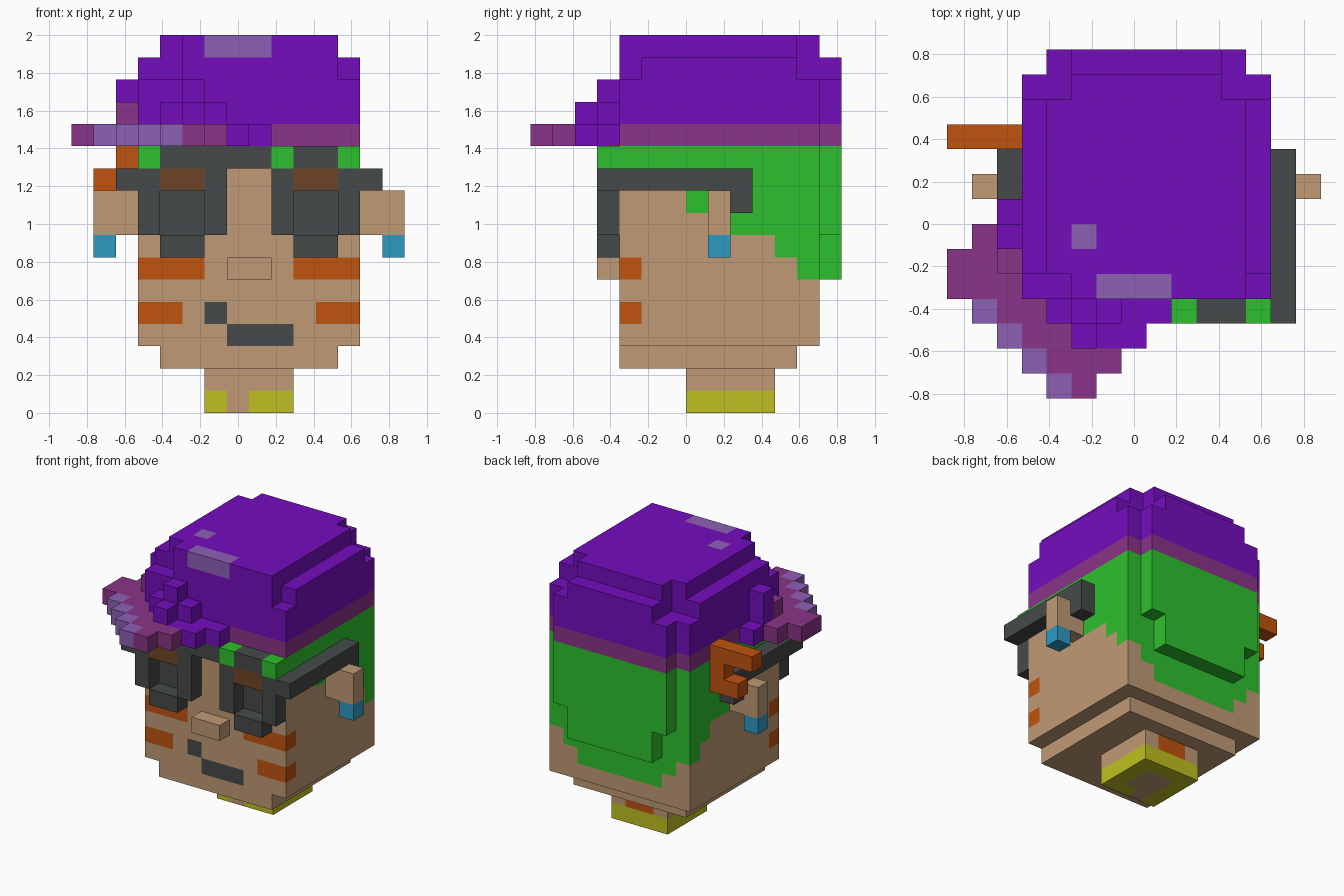
import bpy
import bmesh
from mathutils import Vector

if "Cube" in bpy.data.objects:
    bpy.data.objects.remove(bpy.data.objects["Cube"], do_unlink=True)

UNIT = 2 / 17
ORIGIN = Vector((7.5, 7, 0))

PALETTE = {
    "skin": "C09A75", "hair_green": "2DC02D", "hat_purple": "750DBE",
    "band_magenta": "8A3488", "highlight_lilac": "8C60B5", "dark_grey": "464A4A",
    "orange": "C1530F", "brown": "6F4526", "earring_blue": "2E9BC4", "collar_yellow": "BFBF22",
}
COLOURS = list(PALETTE)


def linear(byte):
    c = byte / 255
    return c / 12.92 if c <= 0.04045 else ((c + 0.055) / 1.055) ** 2.4


def make_material(name, code):
    rgba = [linear(b) for b in bytes.fromhex(code)] + [1]
    mat = bpy.data.materials.new(name)
    mat.use_nodes = True
    mat.diffuse_color = rgba
    mat.node_tree.nodes["Principled BSDF"].inputs["Base Color"].default_value = rgba
    return mat


MATERIALS = [make_material(n, c) for n, c in PALETTE.items()]
cells = {}  # grid position -> (part, colour)


def fill(part, colour, xs, ys, zs, mirror=False):
    """Fill a block of cells; a single number means one cell thick."""
    spans = [range(*s) if isinstance(s, tuple) else range(s, s + 1) for s in (xs, ys, zs)]
    for i in spans[0]:
        for j in spans[1]:
            for k in spans[2]:
                cells[i, j, k] = (part, colour)
                if mirror:
                    cells[15 - i, j, k] = (part, colour)


def clear(xs, ys, zs):
    for key in list(cells):
        if key[0] in xs and key[1] in ys and key[2] in zs:
            del cells[key]


# Neck with open collar
fill("neck", "skin", (6, 10), (7, 11), (0, 2))
fill("neck", "collar_yellow", (6, 10), (7, 11), 0)
fill("neck", "skin", (7, 9), (8, 10), 0)
fill("neck", "skin", 7, 7, 0)
fill("neck", "orange", (7, 9), 10, 1)

# Head and chin
fill("head", "skin", (4, 12), (4, 12), 2)
fill("head", "skin", (3, 13), (4, 13), (3, 12))

# Hair, stepping down towards the nape
for height, start in ((11, 4), (10, 5), (9, 10), (8, 9), (7, 11), (6, 12)):
    fill("hair", "hair_green", (3, 13), (start, 13), height)
fill("hair", "hair_green", (4, 12), 12, 5)
fill("hair", "hair_green", (5, 11), 12, 4)
fill("hair", "hair_green", 3, 7, 9, mirror=True)
fill("hair", "hair_green", (4, 12), 13, (8, 12))
fill("hair", "hair_green", (5, 11), 13, (6, 8))

# Face paint, mouth and nose
fill("head", "orange", (3, 6), 4, 6, mirror=True)
fill("head", "orange", (3, 5), 4, 4, mirror=True)
fill("head", "dark_grey", 6, 4, 4)
fill("head", "dark_grey", (7, 10), 4, 3)
fill("nose", "skin", (7, 9), 3, 6)

# Goggles: frame, recessed lenses, brow tint and straps
fill("goggles", "dark_grey", (3, 7), 3, (8, 11), mirror=True)
clear((4, 5, 10, 11), (3,), (8, 9))
fill("goggles", "dark_grey", (4, 6), 4, (8, 10), mirror=True)
fill("goggles", "dark_grey", (4, 6), 3, 7, mirror=True)
fill("goggles", "brown", (4, 6), 3, 10, mirror=True)
fill("goggles", "dark_grey", (3, 13), 3, 11)
fill("strap", "dark_grey", 2, (3, 10), 10, mirror=True)
fill("strap", "dark_grey", 2, 9, 9, mirror=True)

# Fringe tufts
fill("fringe", "hair_green", 3, 3, 11, mirror=True)
fill("fringe", "hair_green", 9, 3, 11)

# Ears and earrings
fill("ears", "skin", (1, 3), 8, (8, 10), mirror=True)
fill("earrings", "earring_blue", 1, 8, 7, mirror=True)

# Side hook
fill("hook", "orange", (0, 3), 10, 12)
fill("hook", "orange", 2, 10, (10, 12))
fill("hook", "orange", 1, 10, 10)

# Hat band and crown with stepped corners
fill("hat_band", "band_magenta", (3, 13), (4, 13), 12)
fill("hat_band", "band_magenta", (4, 12), 13, 12)
fill("hat", "hat_purple", (3, 13), (4, 13), (13, 16))
fill("hat", "hat_purple", (4, 12), 13, (13, 16))
fill("hat", "hat_purple", (4, 12), (4, 13), 16)
clear((3, 4, 11, 12), (12, 13), (15, 16))
clear((3, 4, 12), (4,), (15, 16))
fill("hat", "highlight_lilac", (6, 9), 4, 16)
fill("hat", "highlight_lilac", 5, 6, 16)

# Brim turned to one corner, symmetric about its diagonal
for i in range(9):
    for j in range(8):
        inside = abs(i - j) <= 5 and i + j >= 4 and (i < 3 or j < 4)
        if inside:
            edge = i + j == 4 and i > 0
            fill("brim", "highlight_lilac" if edge else "band_magenta", i, j, 12)
fill("brim", "band_magenta", 2, 5, 13)

# Purple folds where the crown meets the brim
fill("hat_folds", "hat_purple", (6, 8), 2, 12)
fill("hat_folds", "hat_purple", (7, 9), 3, 12)
fill("hat_folds", "hat_purple", (4, 7), 3, 13)
fill("hat_folds", "hat_purple", 5, 2, 13)
fill("hat_folds", "hat_purple", 5, 3, 14)
fill("hat_folds", "hat_purple", 2, 7, 12)
fill("hat_folds", "hat_purple", 2, 6, (12, 15))


def build(part):
    """Skin the exposed sides of one part's cells."""
    bm = bmesh.new()
    for key, (owner, colour) in cells.items():
        if owner != part:
            continue
        base = Vector(key)
        for axis in range(3):
            for side in (0, 1):
                near = list(key)
                near[axis] += 2 * side - 1
                if tuple(near) in cells:
                    continue
                u, v, n = Vector(), Vector(), Vector()
                u[(axis + 1) % 3] = v[(axis + 2) % 3] = 1
                n[axis] = side
                ring = [n, n + u, n + u + v, n + v]
                if not side:
                    ring.reverse()
                face = bm.faces.new([bm.verts.new((base + p - ORIGIN) * UNIT) for p in ring])
                face.material_index = COLOURS.index(colour)
    bmesh.ops.remove_doubles(bm, verts=bm.verts, dist=UNIT / 100)
    mesh = bpy.data.meshes.new(part)
    for mat in MATERIALS:
        mesh.materials.append(mat)
    bm.to_mesh(mesh)
    bm.free()
    bpy.context.collection.objects.link(bpy.data.objects.new(part, mesh))


for part in sorted({owner for owner, _ in cells.values()}):
    build(part)
